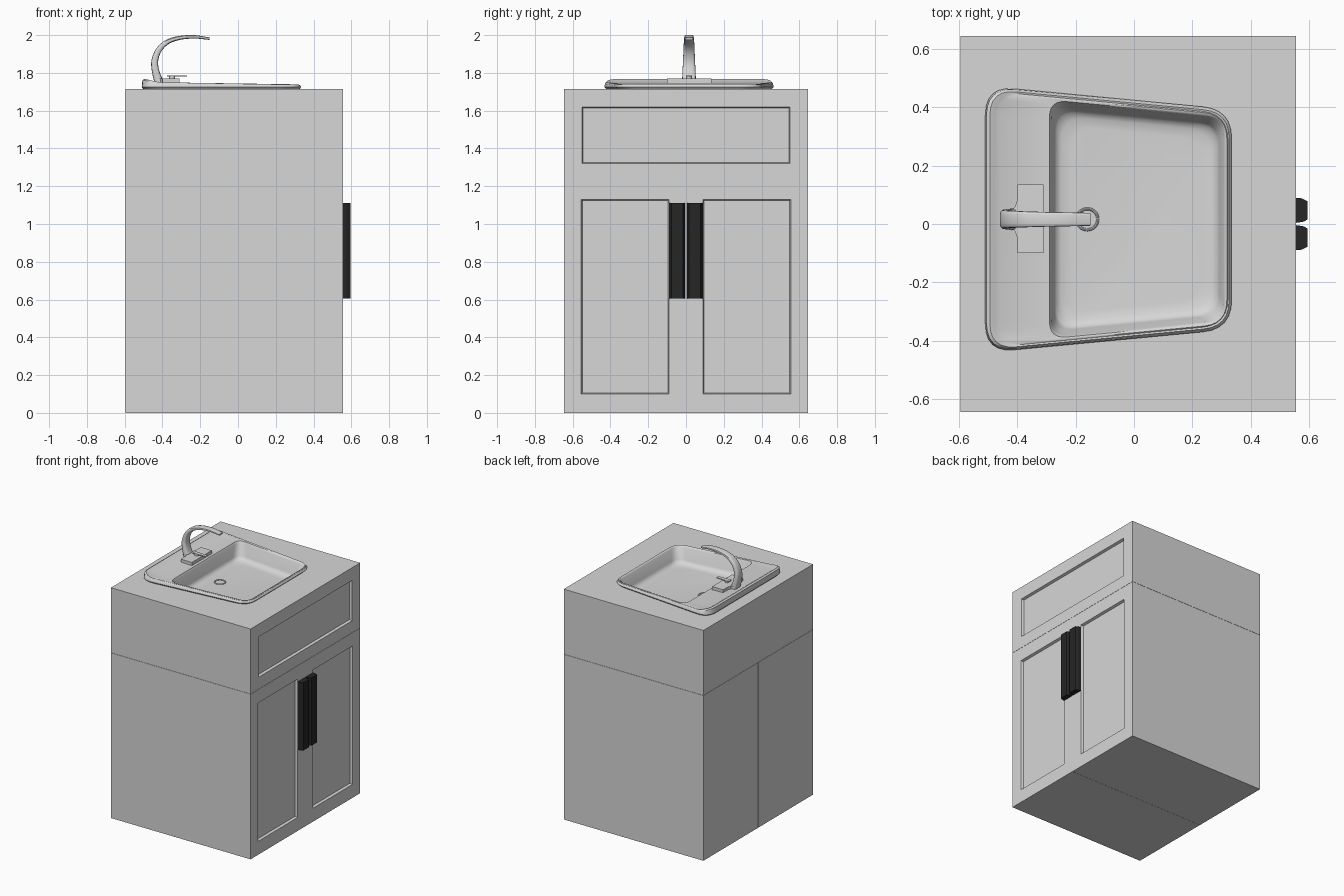
import bpy, bmesh, math
from mathutils import Vector

if "Cube" in bpy.data.objects:
    bpy.data.objects.remove(bpy.data.objects["Cube"])

CY = 0.016          # sink centre line in y
XB, XF = -0.595, 0.555   # cabinet back and door face


def material(name, c):
    m = bpy.data.materials.new(name)
    m.diffuse_color = (c, c, c, 1)
    m.use_nodes = True
    m.node_tree.nodes["Principled BSDF"].inputs["Base Color"].default_value = m.diffuse_color
    return m


GREY = material("light_grey", 0.68)
BLACK = material("handle_black", 0.019)


def make(name, verts, faces, mat, smooth=False):
    me = bpy.data.meshes.new(name)
    bm = bmesh.new()
    vs = [bm.verts.new(v) for v in verts]
    for f in faces:
        bm.faces.new([vs[i] for i in f])
    bmesh.ops.recalc_face_normals(bm, faces=bm.faces)
    bm.to_mesh(me)
    bm.free()
    me.materials.append(mat)
    ob = bpy.data.objects.new(name, me)
    bpy.context.collection.objects.link(ob)
    if smooth:
        bpy.ops.object.select_all(action='DESELECT')
        ob.select_set(True)
        bpy.context.view_layer.objects.active = ob
        bpy.ops.object.shade_smooth_by_angle(angle=math.radians(40))
    return ob


def loft(name, rings, mat, smooth=False, cap_start=True):
    n = len(rings[0])
    verts = [v for r in rings for v in r]
    faces = [(k * n + i, k * n + (i + 1) % n, (k + 1) * n + (i + 1) % n, (k + 1) * n + i)
             for k in range(len(rings) - 1) for i in range(n)]
    if cap_start:
        faces.append(tuple(range(n))[::-1])
    faces.append(tuple((len(rings) - 1) * n + i for i in range(n)))
    return make(name, verts, faces, mat, smooth)


def yz_rect(x, y0, y1, z0, z1):
    return [(x, y0, z0), (x, y1, z0), (x, y1, z1), (x, y0, z1)]


def panelled_box(name, y0, y1, z0, z1, p):
    """Box whose door face (+x) carries a recessed panel p = (y0, y1, z0, z1)."""
    q = (p[0] + .006, p[1] - .006, p[2] + .006, p[3] - .006)
    return loft(name, [yz_rect(XB, y0, y1, z0, z1), yz_rect(XF, y0, y1, z0, z1),
                       yz_rect(XF, *p), yz_rect(XF - .018, *q)], GREY)


def xy_prism(name, pts, z0, z1, mat):
    return loft(name, [[(x, y, z) for x, y in pts] for z in (z0, z1)], mat)


def rounded_ring(xl, xr, inset, r, z, seg=7):
    """Tapered rounded outline of the sink; z is a number or a function of x."""
    def half(x):
        return 0.457 - (x + 0.51) * 0.095 - inset
    cs = [Vector((xr, -half(xr))), Vector((xr, half(xr))),
          Vector((xl, half(xl))), Vector((xl, -half(xl)))]
    out = []
    for i, c in enumerate(cs):
        a = c + (cs[i - 1] - c).normalized() * r
        b = c + (cs[(i + 1) % 4] - c).normalized() * r
        for k in range(seg):
            t = k / (seg - 1)
            p = a * (1 - t) ** 2 + c * 2 * t * (1 - t) + b * t * t
            out.append((p.x, p.y + CY, z(p.x) if callable(z) else z))
    return out


# cabinet: sink drawer above two doors
drawer = panelled_box("sink_drawer", -.645, .645, 1.231, 1.715, (-.55, .55, 1.32, 1.62))
panelled_box("door_cabinet_left", -.645, -.0007, 0, 1.2295, (-.555, -.09, .10, 1.13))
panelled_box("door_cabinet_right", .0007, .645, 0, 1.2295, (.09, .555, .10, 1.13))

# hole in the counter for the basin
cutter = loft("basin_cutter", [rounded_ring(-.30, .32, .02, .06, z) for z in (1.595, 1.8)], GREY)
cutter.hide_render = True
mod = drawer.modifiers.new("basin_hole", 'BOOLEAN')
mod.operation = 'DIFFERENCE'
mod.solver = 'EXACT'
mod.object = cutter
bpy.context.view_layer.objects.active = drawer
bpy.ops.object.modifier_apply(modifier=mod.name)
bpy.data.objects.remove(cutter)

# handles
for side, s in (("left", -1), ("right", 1)):
    pts = [(XF - .005, .004 * s), (XF, .004 * s), (.582, .008 * s), (.595, .016 * s),
           (.595, .078 * s), (.575, .088 * s), (XF, .09 * s), (XF - .005, .09 * s)]
    xy_prism("handle_" + side, pts, .605, 1.11, BLACK)


# sink basin with raised back rim
def rim(x):
    return 1.743 - .018 * x + .018 * min(1, max(0, (-.42 - x) / .08))


loft("sink_basin", [
    rounded_ring(-.500, .325, .010, .10, 1.713),
    rounded_ring(-.510, .335, .000, .10, 1.725),
    rounded_ring(-.506, .332, .003, .10, lambda x: rim(x) - .008),
    rounded_ring(-.494, .326, .010, .09, rim),
    rounded_ring(-.480, .322, .016, .09, lambda x: rim(x) - .002),
    rounded_ring(-.460, .318, .020, .08, lambda x: 1.744 - .015 * x),
    rounded_ring(-.290, .313, .027, .06, lambda x: 1.742 - .015 * x),
    rounded_ring(-.282, .308, .033, .06, 1.732),
    rounded_ring(-.274, .292, .052, .07, 1.650),
    rounded_ring(-.268, .284, .060, .08, 1.633),
    rounded_ring(-.250, .265, .078, .09, 1.623),
    rounded_ring(-.215, .230, .110, .09, 1.620)], GREY, True, cap_start=False)

# drain
bpy.ops.mesh.primitive_torus_add(location=(-.16, CY, 1.621), major_radius=.036, minor_radius=.005,
                                 major_segments=32, minor_segments=8)
drain = bpy.context.object
drain.name = "drain_ring"
drain.data.materials.append(GREY)
bpy.ops.object.shade_smooth_by_angle()

# faucet base plate, flared toward the spout
xy_prism("faucet_base", [(-.31, -.10), (-.31, .135), (-.40, .135), (-.402, .075), (-.41, .056),
                         (-.43, .05), (-.43, -.015), (-.41, -.022), (-.402, -.04), (-.40, -.10)],
         1.74, 1.771, GREY)

# lever and its stem
xy_prism("lever_stem", [(-.35 + .016 * math.cos(a * math.pi / 8), CY + .016 * math.sin(a * math.pi / 8))
                        for a in range(16)], 1.765, 1.785, GREY)
xy_prism("lever", [(-.375, CY - .016), (-.27, CY - .012), (-.27, CY + .012), (-.375, CY + .016)],
         1.781, 1.787, GREY)

# curved spout: (x, z, thickness, width) along its path
path = [Vector(p) for p in (
    (-.415, 1.742, .050, .074), (-.434, 1.80, .040, .070), (-.441, 1.86, .036, .064),
    (-.420, 1.92, .031, .059), (-.375, 1.963, .026, .055), (-.310, 1.985, .021, .051),
    (-.230, 1.991, .018, .048), (-.150, 1.981, .013, .044))]
ext = [path[0] * 2 - path[1]] + path + [path[-1] * 2 - path[-2]]
fine = []
for i in range(len(path) - 1):
    a, b, c, d = ext[i:i + 4]
    for k in range(4):
        t = k / 4
        fine.append(.5 * (2 * b + (c - a) * t + (2 * a - 5 * b + 4 * c - d) * t * t
                          + (3 * b - a - 3 * c + d) * t ** 3))
fine.append(path[-1])
rings = []
for i, p in enumerate(fine):
    d = fine[min(i + 1, len(fine) - 1)] - fine[max(i - 1, 0)]
    l = math.hypot(d[0], d[1])
    nx, nz = -d[1] / l, d[0] / l
    ring = []
    for k in range(16):
        a = 2 * math.pi * k / 16
        u, v = [math.copysign(abs(f(a)) ** .55, f(a)) for f in (math.cos, math.sin)]
        ring.append((p[0] + nx * u * p[2] / 2, CY + v * p[3] / 2, p[1] + nz * u * p[2] / 2))
    rings.append(ring)
loft("faucet_spout", rings, GREY, True)
